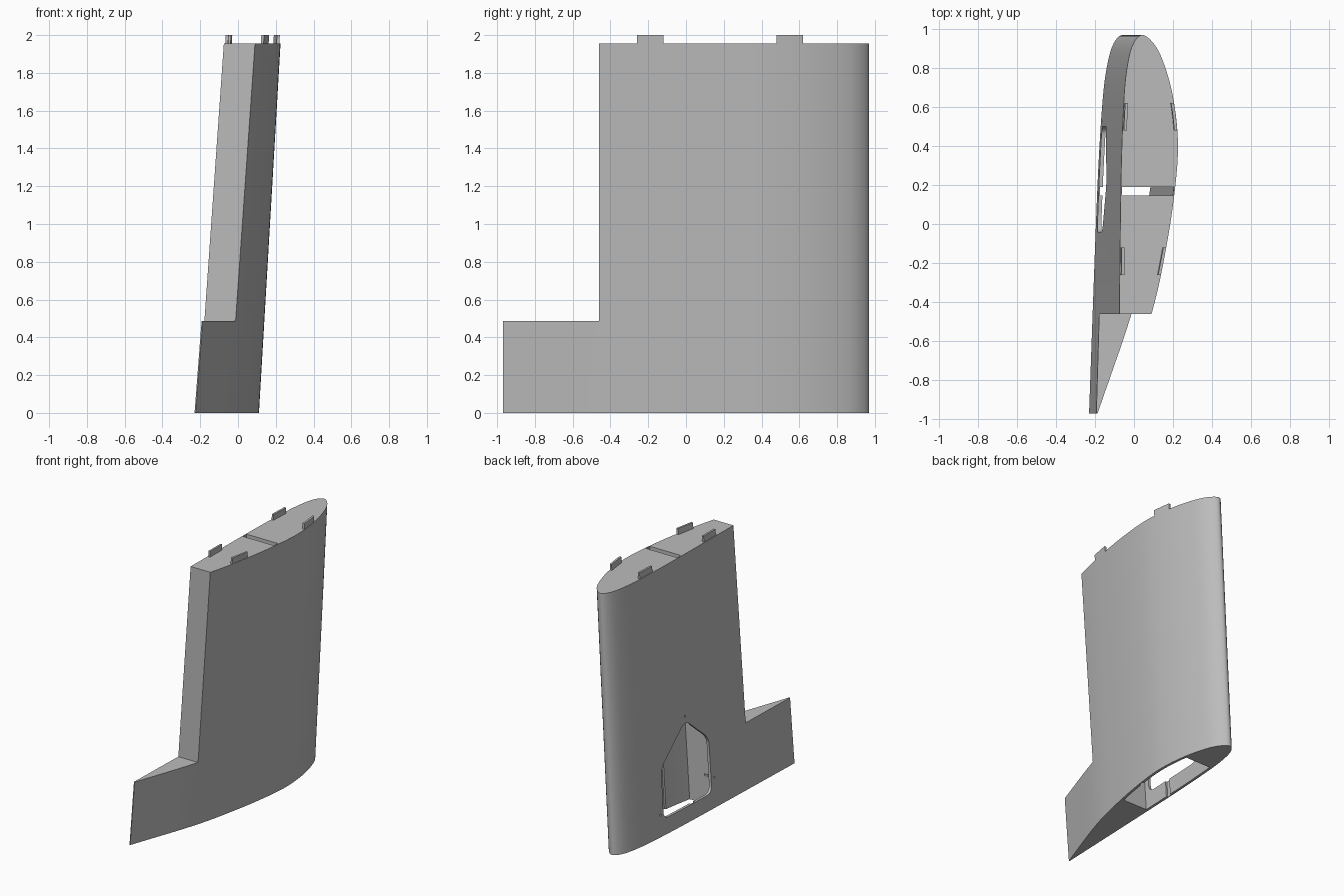
import bpy, bmesh, math
from mathutils import Vector

cube = bpy.data.objects.get("Cube")
if cube:
    bpy.data.objects.remove(cube, do_unlink=True)

TOP = 1.955

grey = bpy.data.materials.new("plain_grey")
grey.use_nodes = True
colour = (0.5, 0.5, 0.5, 1)
grey.diffuse_color = colour
grey.node_tree.nodes["Principled BSDF"].inputs["Base Color"].default_value = colour

# Airfoil control points (x, y) at the upper end: flat side, nose, curved side
CONTROL = [(-.08, -.97), (-.075, -.46), (-.07, 0), (-.065, .3), (-.055, .58),
           (-.04, .77), (-.01, .91), (.04, .968), (.1, .925), (.15, .83),
           (.2, .65), (.225, .42), (.21, .18), (.165, -.12), (.09, -.46), (-.074, -.97)]


def smooth_line(pts, steps=6):
    """Catmull-Rom curve through the control points."""
    p = [Vector(q) for q in pts]
    p = [p[0] * 2 - p[1]] + p + [p[-1] * 2 - p[-2]]
    out = []
    for a, b, c, d in zip(p, p[1:], p[2:], p[3:]):
        for i in range(steps):
            t = i / steps
            out.append((b * 2 + (c - a) * t + (a * 2 - b * 5 + c * 4 - d) * t ** 2
                        + (b * 3 - a - c * 3 + d) * t ** 3) / 2)
    return out + [p[-2]]


OUTLINE = smooth_line(CONTROL)
nose = max(range(len(OUTLINE)), key=lambda i: OUTLINE[i].y)
FLAT, CURVED = OUTLINE[:nose + 1], OUTLINE[nose:][::-1]


def side_x(side, y):
    for a, b in zip(side, side[1:]):
        if a.y <= y <= b.y:
            return a.x + (b.x - a.x) * (y - a.y) / max(b.y - a.y, 1e-6)
    return side[-1].x


def section(y0, y1, inset, n=12):
    """Part of the airfoil between two stations, inset from the skin."""
    ys = [y0 + (y1 - y0) * i / n for i in range(n + 1)]
    return ([(side_x(FLAT, y) + inset, y) for y in ys]
            + [(side_x(CURVED, y) - inset, y) for y in reversed(ys)])


def make_object(name, bm):
    bmesh.ops.recalc_face_normals(bm, faces=bm.faces)
    mesh = bpy.data.meshes.new(name)
    bm.to_mesh(mesh)
    bm.free()
    mesh.materials.append(grey)
    ob = bpy.data.objects.new(name, mesh)
    bpy.context.collection.objects.link(ob)
    return ob


def loft(name, pts, z0, z1):
    """Prism that leans and twists slightly towards its lower end."""
    bm = bmesh.new()
    rings = [[bm.verts.new((x - (.125 - .026 * y) * (1 - z / TOP), y, z)) for x, y in pts]
             for z in (z0, z1)]
    bm.faces.new(rings[0])
    bm.faces.new(rings[1])
    n = len(pts)
    for i in range(n):
        j = (i + 1) % n
        bm.faces.new((rings[0][i], rings[0][j], rings[1][j], rings[1][i]))
    return make_object(name, bm)


def side_prism(name, pts, x0, x1, radius=0):
    """Prism along x from a (y, z) shape, with rounded corners."""
    bm = bmesh.new()
    face = bm.faces.new([bm.verts.new((x0, y, z)) for y, z in pts])
    ext = bmesh.ops.extrude_face_region(bm, geom=[face], use_keep_orig=True)
    moved = [v for v in ext["geom"] if isinstance(v, bmesh.types.BMVert)]
    bmesh.ops.translate(bm, verts=moved, vec=(x1 - x0, 0, 0))
    if radius:
        edges = [e for e in bm.edges if abs(e.verts[0].co.x - e.verts[1].co.x) > .01]
        bmesh.ops.bevel(bm, geom=edges, offset=radius, segments=5, profile=.5,
                        affect='EDGES')
    return make_object(name, bm)


def cut(target, cutter):
    mod = target.modifiers.new("cut", 'BOOLEAN')
    mod.operation = 'DIFFERENCE'
    mod.solver = 'EXACT'
    mod.object = cutter
    bpy.context.view_layer.objects.active = target
    bpy.ops.object.modifier_apply(modifier=mod.name)
    bpy.data.objects.remove(cutter, do_unlink=True)


# Main body with its stepped trailing edge
body = loft("airfoil_body", [tuple(p) for p in OUTLINE], 0, TOP)
cut(body, loft("step_cutter", [(-1, -2), (1, -2), (1, -.46), (-1, -.46)], .487, 3))

# Pocket open at the bottom, and the spar slot running the full height
cut(body, loft("pocket_cutter", section(-.08, .65, .02), -.05, .85))
cut(body, loft("slot_cutter", section(.147, .19, .007, 2), -.06, 2.1))

# Access opening in the flat side, with its small screw holes
house = [(.5, .12), (-.04, .12), (-.04, .53), (.21, .75), (.5, .5)]
cut(body, side_prism("opening_cutter", house, -.5, -.07, .05))
for y, z in [(.21, .78), (-.08, .22), (.53, .16)]:
    ring = [(y + .008 * math.cos(k * math.pi / 4), z + .008 * math.sin(k * math.pi / 4))
            for k in range(8)]
    cut(body, side_prism("screw_cutter", ring, -.5, -.1))

# Locating tabs along both sides of the upper end
for place, y0, y1 in (("rear", -.26, -.12), ("fore", .48, .62)):
    ys = [y0 + (y1 - y0) * i / 3 for i in range(4)]
    for label, side, near, far in (("right", FLAT, .005, .02), ("left", CURVED, -.003, -.018)):
        pts = ([(side_x(side, y) + near, y) for y in ys]
               + [(side_x(side, y) + far, y) for y in reversed(ys)])
        loft(f"{place}_{label}_tab", pts, TOP - .01, 2)

# Smooth skin with sharp edges kept
bpy.ops.object.select_all(action='DESELECT')
body.select_set(True)
bpy.context.view_layer.objects.active = body
bpy.ops.object.shade_smooth_by_angle(angle=math.radians(30))
